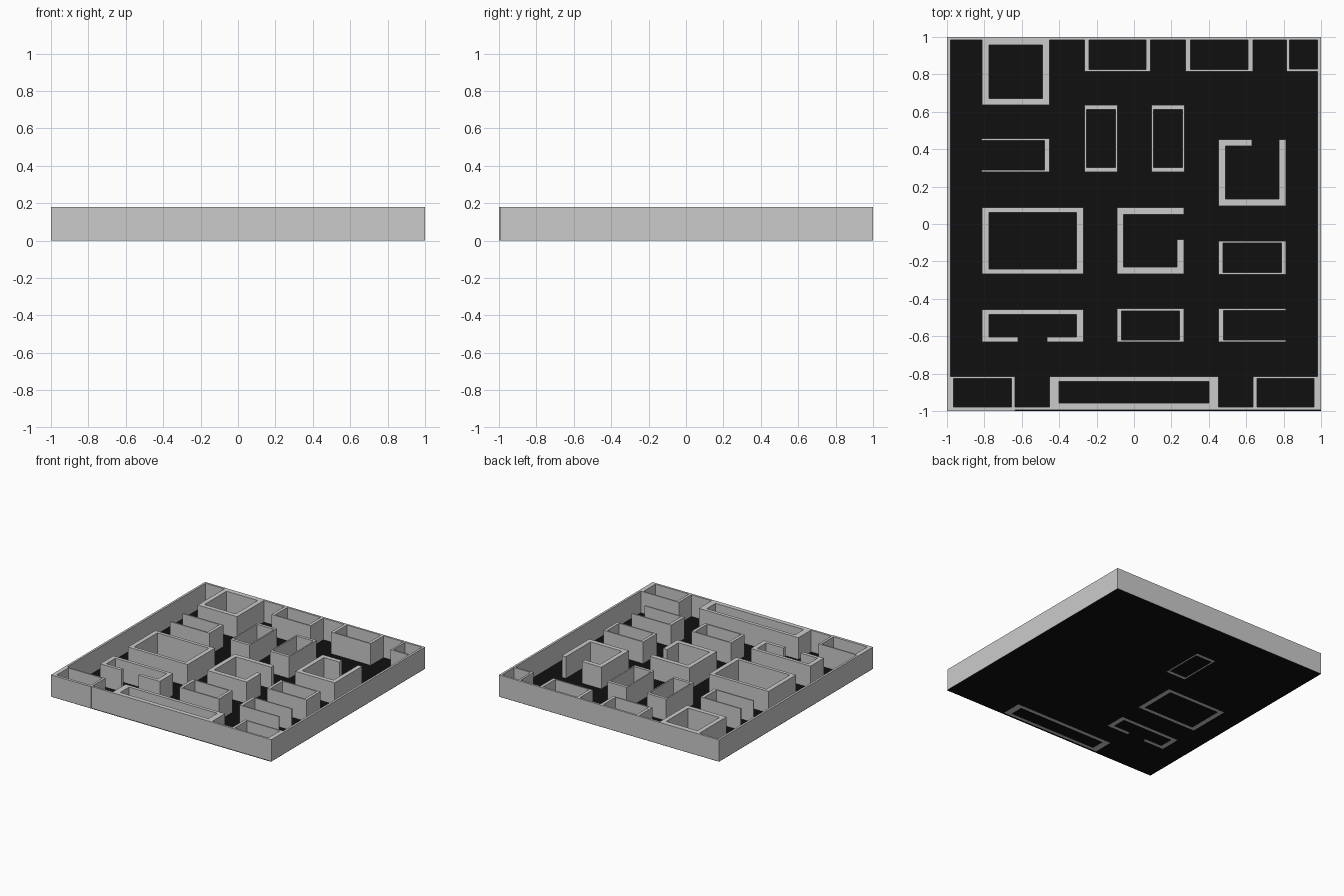
import bpy, bmesh
from mathutils import Matrix

if "Cube" in bpy.data.objects:
    bpy.data.objects.remove(bpy.data.objects["Cube"])

H = 0.18          # wall height
FLOOR = 0.001     # floor level; sunk rooms reach just below it


def add_box(bm, x0, x1, y0, y1, z0):
    m = Matrix.Translation(((x0 + x1) / 2, (y0 + y1) / 2, (z0 + H) / 2))
    m = m @ Matrix.Diagonal((x1 - x0, y1 - y0, H - z0, 1))
    bmesh.ops.create_cube(bm, size=1, matrix=m)


def walls(name, x0, x1, y0, y1, tx, ty, sides="LRTB", extra=(), sunk=False):
    """Rectangular room: tx/ty are wall thicknesses, sides picks the walls."""
    bm = bmesh.new()
    z = 0 if sunk else 0.002
    if "L" in sides:
        add_box(bm, x0, x0 + tx, y0, y1, z)
    if "R" in sides:
        add_box(bm, x1 - tx, x1, y0, y1, z)
    a = x0 + tx if "L" in sides else x0
    b = x1 - tx if "R" in sides else x1
    if "T" in sides:
        add_box(bm, a, b, y1 - ty, y1, z)
    if "B" in sides:
        add_box(bm, a, b, y0, y0 + ty, z)
    for e in extra:
        add_box(bm, *e, z)
    me = bpy.data.meshes.new(name)
    bm.to_mesh(me)
    bm.free()
    bpy.context.collection.objects.link(bpy.data.objects.new(name, me))


# Floor
bpy.ops.mesh.primitive_plane_add(size=2, location=(0, 0, FLOOR))
floor = bpy.context.object
floor.name = "floor"
black = bpy.data.materials.new("black_floor")
black.diffuse_color = (0.005, 0.005, 0.005, 1)
black.use_nodes = True
black.node_tree.nodes["Principled BSDF"].inputs["Base Color"].default_value = black.diffuse_color
floor.data.materials.append(black)

# Perimeter
walls("perimeter_wall", -1, 1, -0.995, 1, 0.018, 0.017)

# Back row of rooms, attached to the perimeter
walls("back_left_room", -0.812, -0.453, 0.635, 0.983, 0.037, 0.037, "LRB",
      [(-0.775, -0.49, 0.957, 0.983)])
walls("back_bay_1", -0.265, 0.088, 0.815, 0.983, 0.025, 0.011, "LRB")
walls("back_bay_2", 0.276, 0.635, 0.815, 0.983, 0.025, 0.011, "LRB")
walls("back_corner_bay", 0.815, 0.982, 0.815, 0.983, 0.017, 0.014, "LB")

# Upper middle rooms
walls("open_left_room", -0.815, -0.453, 0.278, 0.457, 0.026, 0.011, "RTB")
for i, x in enumerate((-0.265, 0.094)):
    walls(f"tall_room_{i + 1}", x, x + 0.177, 0.278, 0.635, 0.011, 0.024,
          sunk=(i == 0))
walls("right_gap_room", 0.453, 0.812, 0.096, 0.453, 0.037, 0.037, "LRB",
      [(0.49, 0.63, 0.416, 0.453)])

# Central rooms
walls("large_room", -0.812, -0.27, -0.268, 0.088, 0.037, 0.027, sunk=True)
walls("centre_gap_room", -0.092, 0.267, -0.268, 0.088, 0.037, 0.037, "LTB",
      [(0.23, 0.267, -0.231, -0.083)])
walls("right_room", 0.453, 0.812, -0.27, -0.09, 0.024, 0.012)

# Lower middle rooms
walls("left_gap_room", -0.812, -0.27, -0.63, -0.457, 0.037, 0.027, "LRT",
      [(-0.775, -0.62, -0.63, -0.603), (-0.464, -0.307, -0.63, -0.603)],
      sunk=True)
walls("centre_room", -0.092, 0.267, -0.63, -0.453, 0.025, 0.011)
walls("open_right_room", 0.453, 0.812, -0.63, -0.453, 0.025, 0.01, "LTB")

# Front row, attached to the perimeter
walls("front_left_bay", -0.984, -0.635, -1, -0.815, 0.02, 0.011, "LRT",
      [(-1, -0.635, -1, -0.982)])
walls("front_long_room", -0.451, 0.453, -0.982, -0.815, 0.051, 0.028,
      "LRT", [(-0.4, 0.402, -0.982, -0.957)], sunk=True)
walls("front_right_bay", 0.636, 0.984, -0.982, -0.815, 0.022, 0.011, "LRT")
